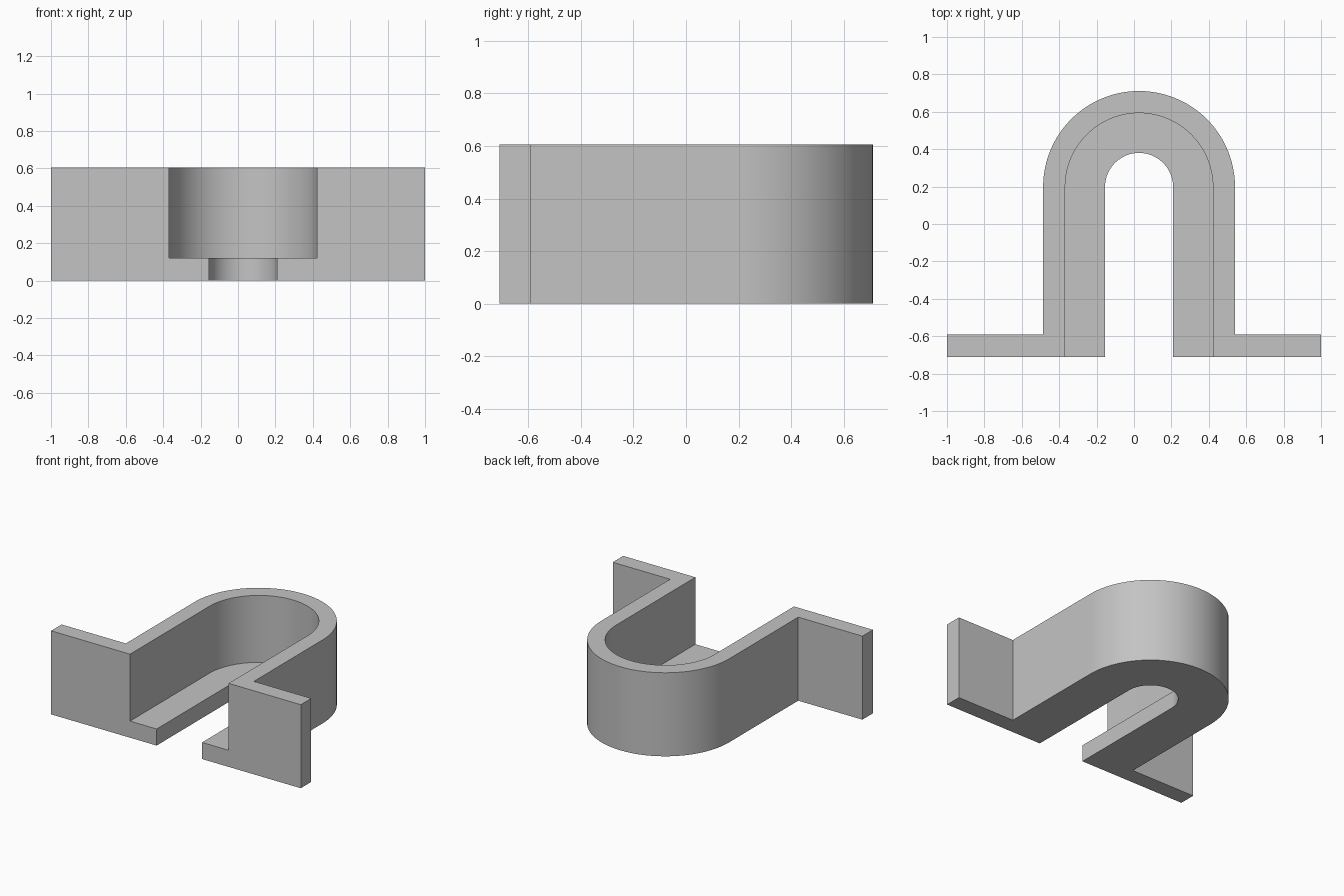
import bpy, bmesh
from math import pi, cos, sin, radians

cube = bpy.data.objects.get("Cube")
if cube:
    bpy.data.objects.remove(cube)

CX, ARC_Y = 0.027, 0.198               # centre of the rounded end
OUTER, INNER, SLOT = 0.513, 0.395, 0.182
FRONT, FLANGE_BACK = -0.71, -0.59
HEIGHT, FLOOR = 0.605, 0.12
STEPS = 48

grey = bpy.data.materials.new("plain grey")
grey.use_nodes = True
colour = (0.55, 0.55, 0.55, 1)
grey.diffuse_color = colour
grey.node_tree.nodes["Principled BSDF"].inputs["Base Color"].default_value = colour

# L-shaped section: (distance from the centre line, height)
section = [(OUTER, 0), (OUTER, HEIGHT), (INNER, HEIGHT),
           (INNER, FLOOR), (SLOT, FLOOR), (SLOT, 0)]

# U-shaped path: (direction angle, y of the section's centre)
path = [(0, FRONT), (0, FLANGE_BACK)]
path += [(pi * i / STEPS, ARC_Y) for i in range(STEPS + 1)]
path += [(pi, FLANGE_BACK), (pi, FRONT)]

# Sweep the section along the path
bm = bmesh.new()
rings = [[bm.verts.new((CX + r * cos(a), y + r * sin(a), z)) for r, z in section]
         for a, y in path]
sides = []
for ring, following in zip(rings, rings[1:]):
    for i in range(len(section)):
        j = (i + 1) % len(section)
        face = bm.faces.new((ring[i], ring[j], following[j], following[i]))
        if i == 0:
            sides.append(face)
bm.faces.new(rings[0])
bm.faces.new(rings[-1])
bmesh.ops.recalc_face_normals(bm, faces=bm.faces)

# Mounting flanges pulled out of the wall beside each open end
for face, x in ((sides[0], 1), (sides[-1], -1)):
    pulled = bmesh.ops.extrude_discrete_faces(bm, faces=[face])["faces"][0]
    for v in pulled.verts:
        v.co.x = x
bmesh.ops.recalc_face_normals(bm, faces=bm.faces)

mesh = bpy.data.meshes.new("u_bracket")
bm.to_mesh(mesh)
bm.free()
mesh.materials.append(grey)
bracket = bpy.data.objects.new("u_bracket", mesh)
bpy.context.collection.objects.link(bracket)

# Smooth round end with crisp edges
bpy.ops.object.select_all(action='DESELECT')
bracket.select_set(True)
bpy.context.view_layer.objects.active = bracket
bpy.ops.object.shade_smooth_by_angle(angle=radians(30))
